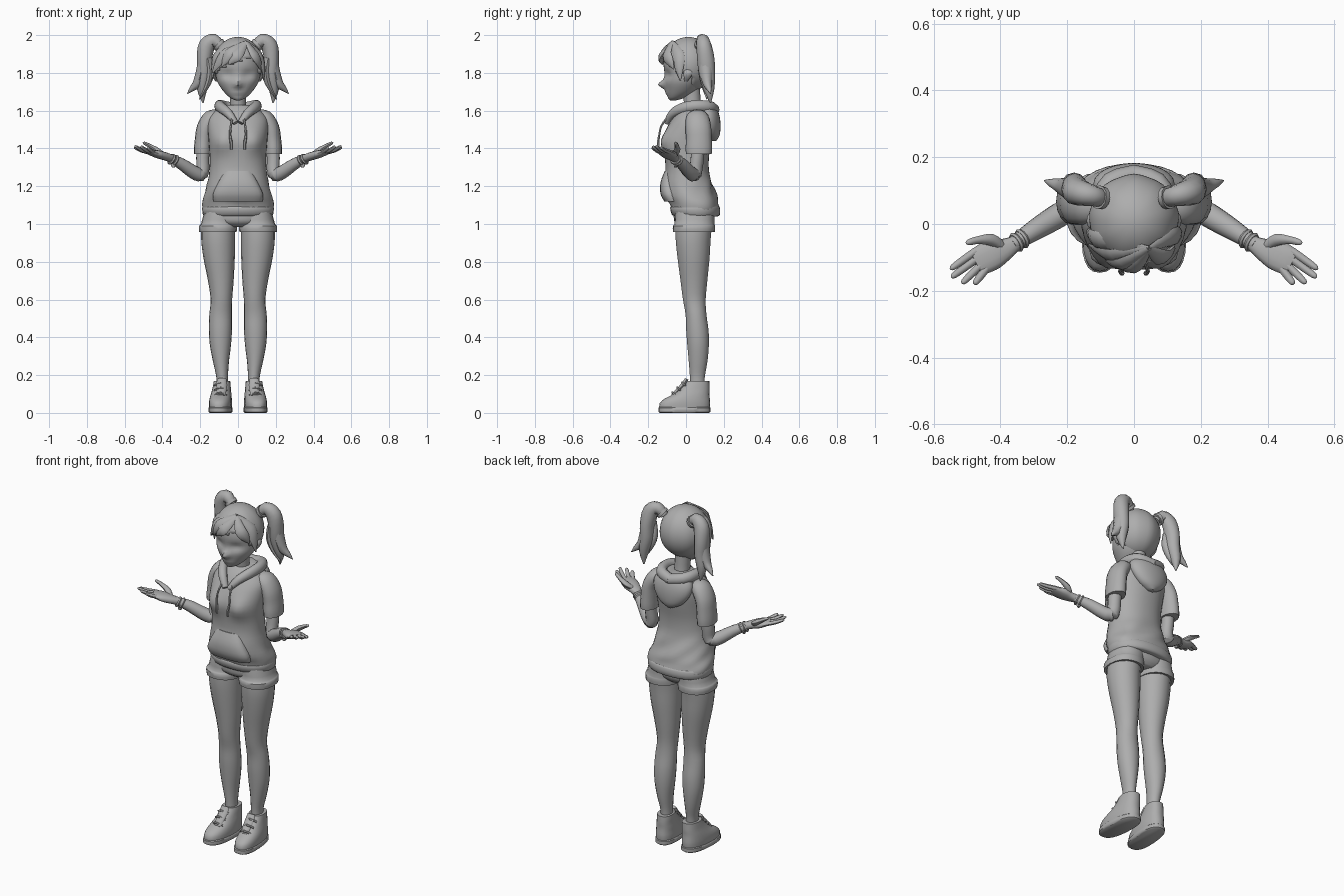
import bpy, bmesh, math
from mathutils import Vector

grey = bpy.data.materials.new("plain grey")
grey.diffuse_color = (0.42, 0.42, 0.42, 1)


def resample(st, k):
    """Smooth Catmull-Rom interpolation of station rows."""
    out = []
    for i in range(len(st) - 1):
        rows = [st[max(i - 1, 0)], st[i], st[i + 1], st[min(i + 2, len(st) - 1)]]
        for j in range(k):
            t = j / k
            out.append([0.5 * (2 * b + (c - a) * t + (2 * a - 5 * b + 4 * c - d) * t * t
                               + (3 * b - a - 3 * c + d) * t ** 3) for a, b, c, d in zip(*rows)])
    return out + [list(st[-1])]


def finish(name, bm, angle=45):
    bmesh.ops.recalc_face_normals(bm, faces=bm.faces)
    me = bpy.data.meshes.new(name)
    bm.to_mesh(me)
    bm.free()
    ob = bpy.data.objects.new(name, me)
    bpy.context.collection.objects.link(ob)
    me.materials.append(grey)
    bpy.ops.object.select_all(action='DESELECT')
    bpy.context.view_layer.objects.active = ob
    ob.select_set(True)
    bpy.ops.object.shade_smooth_by_angle(angle=math.radians(angle))
    return ob


def loft(name, st, n=14, k=3, flat=False, ref=(0, 0, 1), pair=False, power=1.0, deform=None):
    """Skin of rings along stations (x, y, z, a, b); flat keeps the rings level."""
    st = resample(st, k)
    pts = [Vector(s[:3]) for s in st]
    bm = bmesh.new()
    for side in ((1, -1) if pair else (1,)):
        rings = []
        for i, s in enumerate(st):
            u, v = Vector((1, 0, 0)), Vector((0, 1, 0))
            if not flat:
                t = (pts[min(i + 1, len(pts) - 1)] - pts[max(i - 1, 0)]).normalized()
                u = Vector(ref).cross(t).normalized()
                v = t.cross(u)
            ring = []
            for j in range(n):
                c, w = math.cos(j * math.tau / n), math.sin(j * math.tau / n)
                c, w = (math.copysign(abs(q) ** power, q) for q in (c, w))
                p = pts[i] + u * c * max(s[3], .002) + v * w * max(s[4], .002)
                if deform:
                    p = deform(p)
                p.x *= side
                ring.append(bm.verts.new(p))
            rings.append(ring)
        for r, q in zip(rings, rings[1:]):
            for j in range(n):
                bm.faces.new((r[j], r[(j + 1) % n], q[(j + 1) % n], q[j]))
        bm.faces.new(rings[0])
        bm.faces.new(rings[-1])
    return finish(name, bm)


def profile(rows):
    """Level stations from (z, half width, front y, back y)."""
    return [(0, (f + b) / 2, z, rx, (b - f) / 2) for z, rx, f, b in rows]


def bump(p, x, z, sx, sz):
    return math.exp(-((abs(p.x) - x) / sx) ** 2 - ((p.z - z) / sz) ** 2)


# --- head ---
def shape_face(p):
    if p.y < 0:
        p.y -= .036 * bump(p, 0, 1.738, .017, .02)
        p.y += .016 * bump(p, .052, 1.79, .032, .022)
        p.y -= .006 * bump(p, 0, 1.695, .03, .01)
    return p


loft("face", profile([(1.655, .012, -.085, -.05), (1.667, .04, -.095, -.01), (1.70, .075, -.105, .05),
                      (1.75, .108, -.115, .09), (1.80, .118, -.115, .11), (1.86, .12, -.118, .12),
                      (1.92, .1, -.1, .11), (1.96, .05, -.05, .07)]), n=40, k=4, flat=True, deform=shape_face)
loft("neck", [(0, .045, 1.56, .05, .05), (0, .035, 1.63, .042, .045), (0, .025, 1.73, .045, .05)], flat=True)
loft("ear", [(.112, .0, 1.755, .006, .008), (.124, .006, 1.775, .01, .018),
             (.13, .01, 1.80, .012, .024), (.122, .01, 1.822, .005, .012)], flat=True, pair=True, n=10)

# --- hair cap, cut open around the face ---
bm = bmesh.new()
bmesh.ops.create_uvsphere(bm, u_segments=36, v_segments=28, radius=1)
for v in bm.verts:
    a = math.atan2(v.co.y, v.co.x)
    g = 1 + .012 * math.sin(9 * a) * math.sqrt(max(0, 1 - v.co.z ** 2))
    v.co = Vector((v.co.x * .134 * g, .012 + v.co.y * .137 * g, 1.845 + v.co.z * .145))


def hairline(c):
    if c.y > .03:
        return 1.70
    if c.y > -.05:
        return 1.78 + (.03 - c.y) * .3
    return 1.885 - .42 * abs(c.x - .05)


bmesh.ops.delete(bm, geom=[f for f in bm.faces if f.calc_center_median().z < hairline(f.calc_center_median())],
                 context='FACES')
cap = finish("hair_cap", bm)
cap.modifiers.new("thickness", 'SOLIDIFY').thickness = .012

# --- fringe locks sweeping from the parting ---
for i, (x1, y1, z1, x2, y2, z2) in enumerate([
        (-.03, -.118, 1.915, -.085, -.108, 1.835), (-.06, -.095, 1.91, -.135, -.06, 1.80),
        (.0, -.128, 1.90, -.05, -.125, 1.845), (.085, -.1, 1.90, .118, -.065, 1.82),
        (-.10, -.05, 1.91, -.14, -.02, 1.76), (.112, -.04, 1.90, .137, -.03, 1.76)]):
    loft("fringe_lock_%d" % i, [(.045, -.075, 1.963, .012, .006), (x1, y1, z1, .03, .012),
                                ((x1 + x2) / 2 * 1.06, (y1 + y2) / 2 * 1.04, (z1 + z2) / 2, .025, .011),
                                (x2, y2, z2, .003, .003)], n=8, ref=(x1, y1, .05))

# --- pigtails with split ends and ties ---
loft("pigtail", [(.09, .075, 1.935, .022, .025), (.125, .085, 1.972, .034, .032), (.165, .095, 1.945, .044, .04),
                 (.178, .105, 1.87, .04, .046), (.178, .112, 1.79, .036, .042), (.19, .122, 1.71, .026, .028),
                 (.185, .13, 1.64, .003, .003)], n=12, ref=(0, 1, 0), pair=True)
loft("pigtail_outer_lock", [(.185, .1, 1.92, .02, .03), (.192, .105, 1.83, .026, .036), (.212, .112, 1.75, .026, .026),
                            (.245, .122, 1.715, .014, .014), (.268, .13, 1.69, .002, .002)],
     n=8, ref=(0, 1, 0), pair=True)
loft("pigtail_inner_lock", [(.16, .08, 1.88, .02, .02), (.148, .09, 1.80, .022, .024),
                            (.165, .1, 1.73, .014, .018), (.205, .11, 1.66, .002, .002)],
     n=8, ref=(0, 1, 0), pair=True)
loft("hair_tie", [(.093, .078, 1.942, .034, .034), (.106, .08, 1.953, .036, .036)], n=12, k=1, ref=(0, 1, 0), pair=True)


# --- hooded top ---
def fold_cloth(p):
    if p.y < .02:
        p.y -= .03 * bump(p, .088, 1.435, .055, .06)
        p.y -= .016 * bump(p, .0, 1.19, .13, .06)
    low = max(0, 1 - abs(p.z - 1.17) / .12)
    wave = math.sin(34 * p.x + 45 * p.z) * math.sin(24 * p.z + 30 * p.y)
    p.y += .008 * low * wave
    p.x *= 1 + .03 * low * wave
    return p


loft("top_body", profile([(1.055, .178, -.055, .165), (1.075, .188, -.075, .178), (1.11, .19, -.085, .17),
                          (1.15, .18, -.105, .162), (1.21, .163, -.112, .14), (1.28, .152, -.108, .122),
                          (1.36, .15, -.112, .122), (1.44, .155, -.118, .135), (1.51, .16, -.1, .145),
                          (1.56, .155, -.072, .145), (1.60, .12, -.045, .14), (1.63, .07, -.015, .12)]),
     n=36, flat=True, power=.9, deform=fold_cloth)
loft("hem_band", profile([(1.04, .176, -.058, .168), (1.05, .186, -.075, .18), (1.085, .19, -.084, .18),
                          (1.095, .182, -.075, .172)]), n=32, k=2, flat=True, power=.9)
loft("front_pocket", [(0, -.07, 1.12, .13, .045), (0, -.085, 1.16, .132, .05), (0, -.09, 1.22, .105, .045),
                      (0, -.075, 1.28, .075, .038)], n=20, flat=True, power=.8)
loft("sleeve", [(.105, .055, 1.575, .03, .045), (.14, .06, 1.56, .045, .062), (.172, .065, 1.51, .046, .068),
                (.182, .068, 1.45, .046, .068), (.186, .068, 1.40, .047, .07), (.187, .068, 1.37, .046, .068)],
     n=16, ref=(0, 1, 0), pair=True)
loft("hood_collar", [(.012, -.1, 1.535, .018, .014), (.05, -.07, 1.585, .024, .024), (.088, -.01, 1.615, .026, .03),
                     (.098, .06, 1.625, .028, .032), (.07, .125, 1.62, .03, .032), (-.005, .148, 1.605, .03, .03)],
     n=10, pair=True)
loft("hood_pouch", [(0, .14, 1.44, .015, .02), (0, .138, 1.47, .07, .04), (0, .13, 1.52, .11, .053),
                    (0, .118, 1.57, .122, .06), (0, .108, 1.61, .105, .055), (0, .1, 1.63, .07, .04)],
     n=24, flat=True)
loft("drawstring", [(.03, -.098, 1.565, .006, .006), (.038, -.13, 1.52, .006, .006), (.042, -.142, 1.47, .006, .006),
                    (.036, -.147, 1.43, .008, .008), (.036, -.147, 1.395, .006, .006)],
     n=6, ref=(0, 1, 0), pair=True)

# --- arms, hands and bracelets ---
loft("arm", [(.18, .066, 1.45, .036, .036), (.187, .06, 1.35, .034, .036), (.186, .052, 1.29, .034, .036),
             (.198, .043, 1.262, .036, .038), (.235, .02, 1.274, .037, .036), (.30, -.02, 1.318, .031, .031),
             (.365, -.062, 1.352, .022, .021)], n=14, ref=(-.5, .8, .3), pair=True)
loft("palm", [(.35, -.054, 1.346, .021, .02), (.385, -.075, 1.358, .033, .021), (.42, -.09, 1.368, .045, .021),
              (.455, -.107, 1.378, .044, .016), (.475, -.117, 1.384, .038, .01)], n=14, pair=True, power=.85)
for name, o, x, y, z in [("index", .031, .55, -.135, 1.405), ("middle", .011, .547, -.16, 1.412),
                         ("ring", -.01, .515, -.178, 1.41), ("little", -.03, .478, -.18, 1.405)]:
    bx, by = .458 + .5 * o, -.108 + .87 * o
    loft(name + "_finger", [(bx, by, 1.38, .012, .012), ((bx + x) / 2, (by + y) / 2, 1.39, .0115, .011),
                            (x - (x - bx) * .1, y - (y - by) * .1, z - .003, .009, .008), (x, y, z, .003, .003)],
         n=8, pair=True)
loft("thumb", [(.395, -.068, 1.365, .014, .014), (.425, -.048, 1.388, .018, .015), (.465, -.048, 1.412, .012, .011),
               (.495, -.055, 1.428, .009, .008), (.503, -.058, 1.43, .003, .003)], n=8, pair=True)
for i, (x, y, z) in enumerate([(.335, -.044, 1.337), (.352, -.055, 1.343)]):
    loft("bracelet_%d" % i, [(x - .005, y + .003, z - .003, .028, .028), (x, y, z, .032, .032),
                             (x + .005, y - .003, z + .003, .028, .028)], n=12, k=1, pair=True)
loft("bracelet_charm", [(.342, -.055, 1.30, .008, .008), (.342, -.055, 1.315, .014, .008),
                        (.342, -.052, 1.328, .006, .006)], n=8, flat=True, pair=True)

# --- shorts ---
loft("shorts_hips", profile([(.985, .09, -.03, .12), (1.01, .165, -.06, .142), (1.05, .18, -.065, .15),
                             (1.10, .172, -.06, .145)]), n=24, flat=True)
loft("shorts_leg", [(.105, .042, .96, .09, .1), (.106, .042, .957, .099, .11), (.106, .042, .99, .1, .112),
                    (.102, .045, 1.0, .094, .106), (.095, .046, 1.05, .088, .104), (.09, .046, 1.08, .085, .1)],
     n=20, k=2, flat=True, pair=True, power=.9)

# --- legs ---
loft("leg", [(.083, .06, .12, .032, .04), (.084, .06, .19, .031, .04), (.09, .064, .27, .042, .05),
             (.093, .064, .36, .056, .058), (.093, .06, .44, .061, .06), (.092, .053, .52, .06, .056),
             (.088, .044, .60, .057, .061), (.091, .042, .70, .068, .072), (.1, .04, .82, .083, .086),
             (.105, .038, .92, .09, .094), (.104, .042, 1.0, .089, .098)], n=18, flat=True, pair=True)


# --- shoes ---
def turn_out(p):
    p.x += .07 * (.06 - p.y)
    return p


loft("shoe_sole", [(.088, -.008, 0, .056, .13), (.088, -.008, .006, .062, .138), (.088, -.008, .026, .062, .138),
                   (.088, -.008, .032, .056, .13)], n=24, k=1, flat=True, pair=True, power=.8, deform=turn_out)
loft("shoe_upper", [(.088, -.008, .02, .058, .133), (.088, -.006, .05, .06, .134), (.088, .006, .075, .058, .12),
                    (.087, .03, .1, .054, .094), (.086, .045, .125, .049, .08), (.085, .058, .15, .046, .066),
                    (.085, .065, .17, .043, .058)], n=24, k=2, flat=True, pair=True, power=.85, deform=turn_out)
loft("shoe_tongue", [(.088, -.07, .09, .022, .012), (.087, -.04, .122, .026, .012), (.086, -.012, .152, .028, .013),
                     (.086, .004, .18, .024, .01)], n=10, ref=(0, -1, 1), pair=True)
for i in range(3):
    y, z = -.068 + .026 * i, .1 + .026 * i
    loft("shoe_lace_%d" % i, [(.06, y + .012, z - .006, .006, .005), (.092, y - .004, z + .008, .006, .006),
                              (.125, y + .012, z - .006, .006, .005)], n=6, pair=True)
